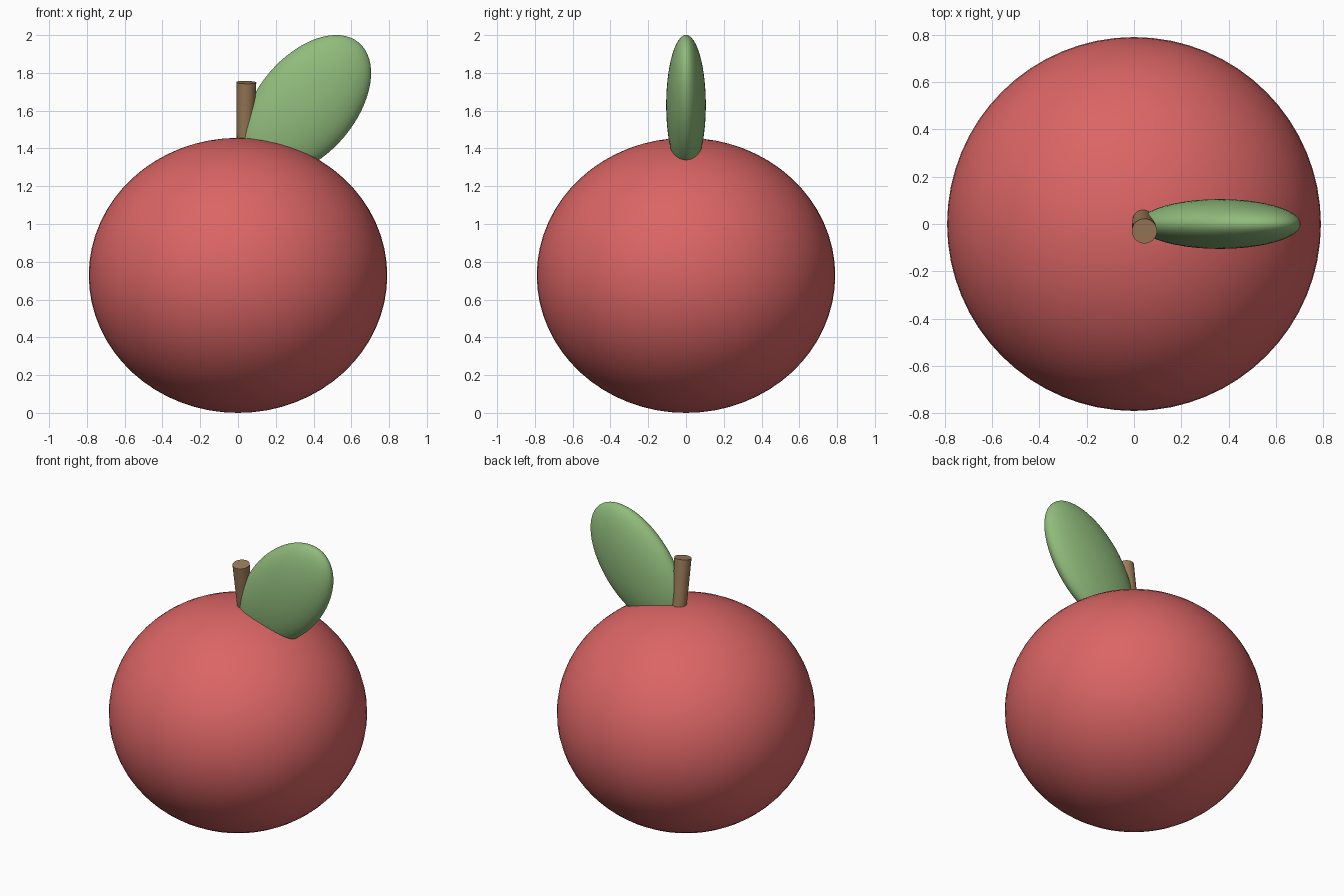
import bpy
from math import radians
from mathutils import Vector

if "Cube" in bpy.data.objects:
    bpy.data.objects.remove(bpy.data.objects["Cube"])


def finish(name, color):
    """Name, colour and smooth the active object."""
    obj = bpy.context.object
    obj.name = name
    mat = bpy.data.materials.new(name + "_colour")
    mat.diffuse_color = (*color, 1)
    mat.use_nodes = True
    mat.node_tree.nodes["Principled BSDF"].inputs["Base Color"].default_value = mat.diffuse_color
    obj.data.materials.append(mat)
    bpy.ops.object.transform_apply(location=False, rotation=True, scale=True)
    bpy.ops.object.shade_smooth_by_angle(angle=radians(40))
    return obj


def ellipsoid(name, center, radii, color, tilt=0):
    bpy.ops.mesh.primitive_uv_sphere_add(
        segments=64, ring_count=32, radius=1,
        location=center, rotation=(0, radians(tilt), 0))
    bpy.context.object.scale = radii
    return finish(name, color)


def tapered_rod(name, base, top, r_base, r_top, color):
    base, top = Vector(base), Vector(top)
    axis = top - base
    bpy.ops.mesh.primitive_cone_add(
        vertices=32, radius1=r_base, radius2=r_top, depth=axis.length,
        location=(base + top) / 2,
        rotation=axis.to_track_quat('Z', 'Y').to_euler())
    return finish(name, color)


# Slightly squashed round fruit
ellipsoid("fruit_body", (0, 0, 0.728), (0.79, 0.79, 0.728), (0.71, 0.13, 0.13))

# Stem, wider at the top and leaning to the front
tapered_rod("stem", (0.036, 0.03, 1.35), (0.044, -0.03, 1.75),
            0.042, 0.053, (0.33, 0.20, 0.10))

# Flattened leaf tilted to the right, sunk into the fruit
ellipsoid("leaf", (0.363, 0, 1.63), (0.261, 0.105, 0.431),
          (0.28, 0.50, 0.20), tilt=40)
